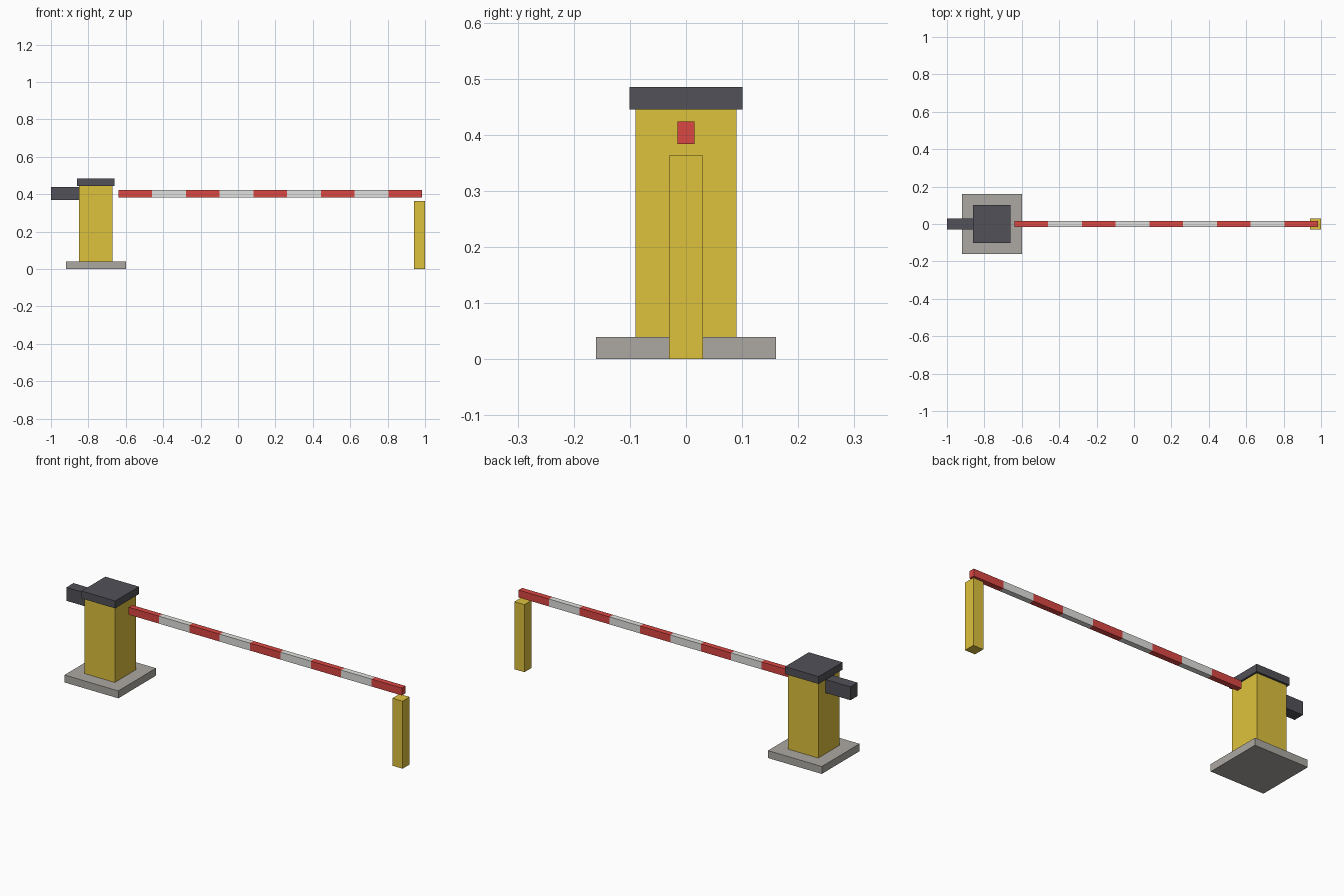
import bpy, bmesh

if "Cube" in bpy.data.objects:
    bpy.data.objects.remove(bpy.data.objects["Cube"])


def srgb(r, g, b):
    lin = lambda c: ((c / 255 + 0.055) / 1.055) ** 2.4
    return (lin(r), lin(g), lin(b), 1)


def material(name, rgb):
    m = bpy.data.materials.new(name)
    m.diffuse_color = srgb(*rgb)
    m.use_nodes = True
    m.node_tree.nodes["Principled BSDF"].inputs["Base Color"].default_value = m.diffuse_color
    return m


yellow = material("yellow", (222, 193, 60))
dark = material("dark_grey", (82, 81, 88))
concrete = material("concrete_grey", (172, 169, 162))
red = material("red", (218, 71, 66))
white = material("white", (224, 224, 221))


def box(name, x0, x1, half_y, z0, z1, mats, segments=1):
    """Box centred on y = 0; segments cut it along x, alternating the materials."""
    bm = bmesh.new()
    bmesh.ops.create_cube(bm, size=1)
    for v in bm.verts:
        v.co = (x0 + (v.co.x + 0.5) * (x1 - x0), v.co.y * 2 * half_y,
                z0 + (v.co.z + 0.5) * (z1 - z0))
    step = (x1 - x0) / segments
    for i in range(1, segments):
        geom = bm.verts[:] + bm.edges[:] + bm.faces[:]
        bmesh.ops.bisect_plane(bm, geom=geom, plane_co=(x0 + i * step, 0, 0),
                               plane_no=(1, 0, 0))
    for f in bm.faces:
        i = int((f.calc_center_median().x - x0) / step)
        f.material_index = min(max(i, 0), segments - 1) % len(mats)
    mesh = bpy.data.meshes.new(name)
    bm.to_mesh(mesh)
    bm.free()
    for m in mats:
        mesh.materials.append(m)
    ob = bpy.data.objects.new(name, mesh)
    bpy.context.collection.objects.link(ob)
    return ob


# Drive housing on its foundation
box("base_plate", -0.92, -0.60, 0.16, 0, 0.04, [concrete])
box("housing", -0.85, -0.67, 0.09, 0, 0.445, [yellow])
box("housing_cap", -0.86, -0.66, 0.101, 0.445, 0.485, [dark])
box("counterweight", -1.0, -0.85, 0.03, 0.368, 0.44, [dark])

# Striped boom and the post it rests over
box("boom", -0.64, 0.985, 0.015, 0.384, 0.424, [red, white], 9)
box("rest_post", 0.94, 1.0, 0.03, 0, 0.363, [yellow])
